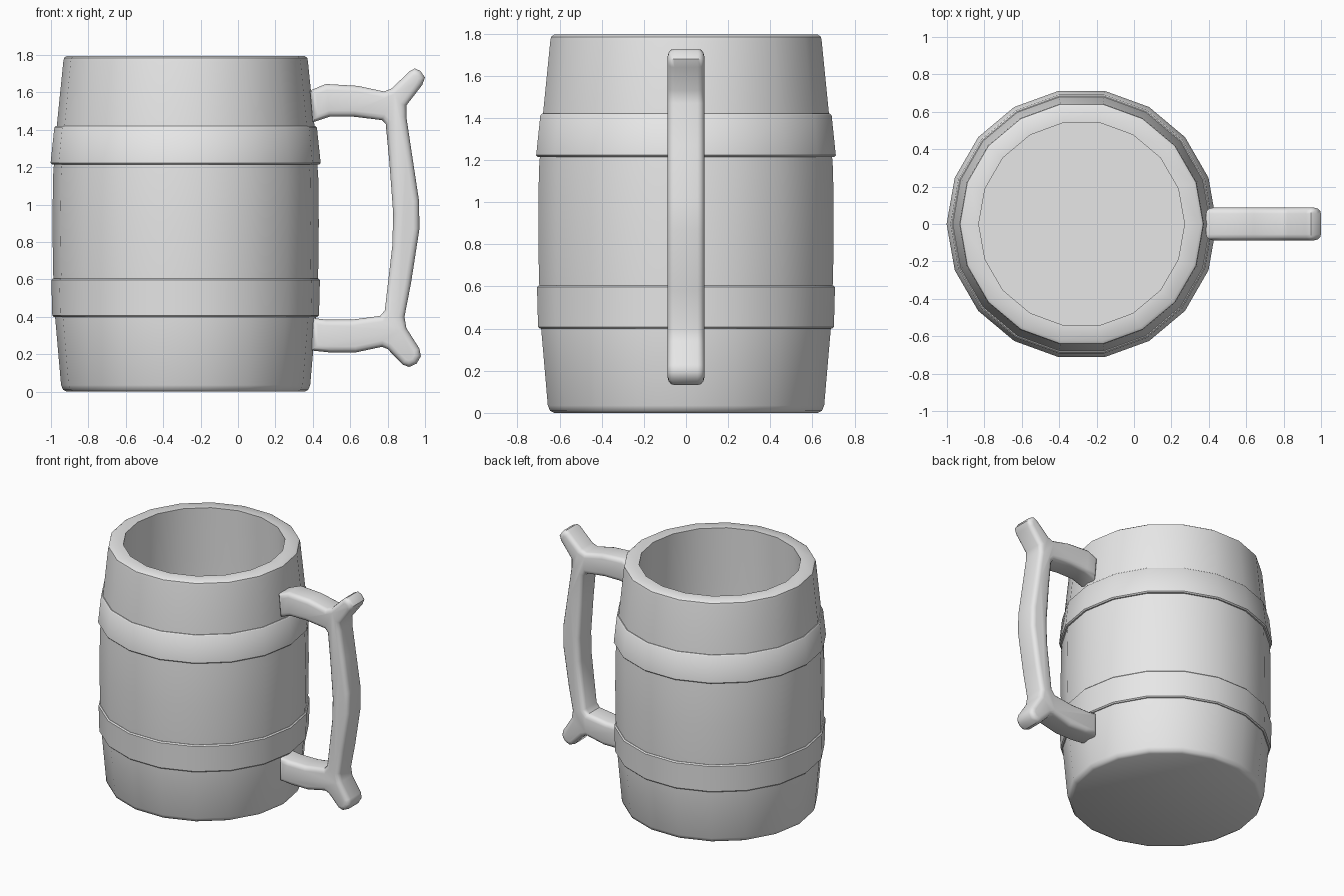
import bpy
import bmesh
import math
from mathutils import Vector

SIDES = 18
BARREL_X = -0.28
HANDLE_HALF_DEPTH = 0.087

default_cube = bpy.data.objects.get("Cube")
if default_cube:
    bpy.data.objects.remove(default_cube, do_unlink=True)

grey = bpy.data.materials.new("plain_grey")
grey.use_nodes = True
grey.diffuse_color = (0.8, 0.8, 0.8, 1)
grey.node_tree.nodes["Principled BSDF"].inputs["Base Color"].default_value = (0.8, 0.8, 0.8, 1)


def finish(name, bm):
    """Turn a bmesh into a smooth shaded object with the shared material."""
    bmesh.ops.recalc_face_normals(bm, faces=bm.faces)
    mesh = bpy.data.meshes.new(name)
    bm.to_mesh(mesh)
    bm.free()
    mesh.materials.append(grey)
    obj = bpy.data.objects.new(name, mesh)
    bpy.context.collection.objects.link(obj)
    return obj


def shade(obj):
    bpy.ops.object.select_all(action="DESELECT")
    obj.select_set(True)
    bpy.context.view_layer.objects.active = obj
    bpy.ops.object.shade_smooth_by_angle(angle=math.radians(40))


def lathe(name, profile, closed):
    """Sweep (radius, height) points round the barrel axis."""
    bm = bmesh.new()
    rings = []
    for radius, z in profile:
        ring = []
        for i in range(SIDES):
            a = math.tau * i / SIDES
            ring.append(bm.verts.new((BARREL_X + radius * math.cos(a), radius * math.sin(a), z)))
        rings.append(ring)
    pairs = list(zip(rings, rings[1:]))
    if closed:
        pairs.append((rings[-1], rings[0]))
    else:
        bm.faces.new(rings[0])
        bm.faces.new(rings[-1])
    for low, high in pairs:
        for i in range(SIDES):
            j = (i + 1) % SIDES
            bm.faces.new((low[i], low[j], high[j], high[i]))
    obj = finish(name, bm)
    shade(obj)
    return obj


# Hollow barrel: outside from the base up, over the rim, down to the floor
lathe("barrel", [
    (0.635, 0), (0.655, 0.01), (0.666, 0.035),
    (0.698, 0.4), (0.709, 0.65), (0.712, 0.9), (0.709, 1.15), (0.689, 1.42),
    (0.654, 1.765), (0.65, 1.785), (0.635, 1.795),
    (0.55, 1.795), (0.56, 1.4), (0.57, 0.9), (0.55, 0.12),
], closed=False)


def hoop(name, bottom, top, r_bottom, r_top):
    """Flat band with softened outer edges."""
    e = 0.008
    inner = 0.67
    lathe(name, [
        (inner, bottom), (r_bottom - e, bottom), (r_bottom, bottom + e),
        (r_top, top - e), (r_top - e, top), (inner, top),
    ], closed=True)


hoop("lower_hoop", 0.4, 0.605, 0.713, 0.718)
hoop("upper_hoop", 1.215, 1.42, 0.722, 0.702)

# Handle outline in side profile: upper arm, horn, grip, lower horn, lower arm
outline = [
    (0.385, 1.61), (0.47, 1.645), (0.64, 1.635), (0.78, 1.605),
    (0.82, 1.62), (0.92, 1.715), (0.945, 1.728), (0.975, 1.715),
    (1.0, 1.68), (0.985, 1.64), (0.9, 1.53), (0.9, 1.47),
    (0.93, 1.27), (0.968, 1.02), (0.97, 0.87), (0.925, 0.58),
    (0.89, 0.4), (0.9, 0.34), (0.97, 0.23), (0.978, 0.19),
    (0.955, 0.15), (0.915, 0.132), (0.88, 0.145), (0.8, 0.228),
    (0.77, 0.24), (0.63, 0.21), (0.49, 0.21), (0.395, 0.22),
    (0.395, 0.395), (0.47, 0.385), (0.61, 0.385), (0.76, 0.405),
    (0.785, 0.435), (0.825, 0.78), (0.83, 0.95), (0.81, 1.22),
    (0.79, 1.43), (0.77, 1.452), (0.62, 1.47), (0.49, 1.47), (0.4, 1.44),
]
bm = bmesh.new()
side = bm.faces.new([bm.verts.new((x, -HANDLE_HALF_DEPTH, z)) for x, z in outline])
extruded = bmesh.ops.extrude_face_region(bm, geom=[side], use_keep_orig=True)
moved = [g for g in extruded["geom"] if isinstance(g, bmesh.types.BMVert)]
bmesh.ops.translate(bm, verts=moved, vec=Vector((0, 2 * HANDLE_HALF_DEPTH, 0)))
bmesh.ops.recalc_face_normals(bm, faces=bm.faces)

# Round off the long edges of the handle
rim = [e for e in bm.edges if abs(e.verts[0].co.y - e.verts[1].co.y) < 0.001]
bmesh.ops.bevel(bm, geom=rim, offset=0.032, segments=3, profile=0.5,
                affect="EDGES", clamp_overlap=True)
shade(finish("handle", bm))
